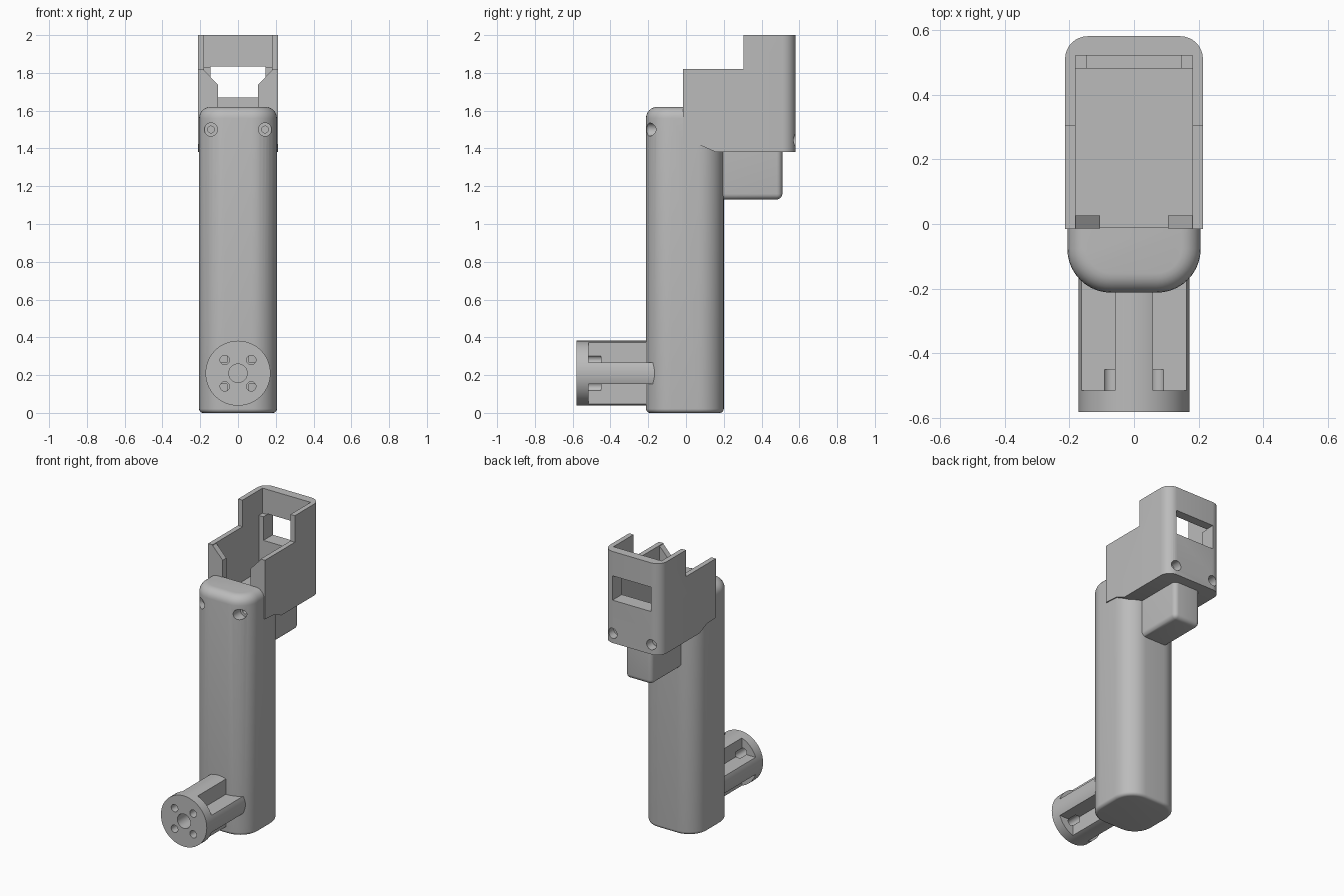
import bpy, bmesh, math
from mathutils import Matrix

cube = bpy.data.objects.get("Cube")
if cube:
    bpy.data.objects.remove(cube)

grey = bpy.data.materials.new("plain grey")
grey.use_nodes = True
grey.diffuse_color = (0.5, 0.5, 0.5, 1)
grey.node_tree.nodes["Principled BSDF"].inputs["Base Color"].default_value = (0.5, 0.5, 0.5, 1)


def make(name, bm):
    bmesh.ops.recalc_face_normals(bm, faces=bm.faces)
    mesh = bpy.data.meshes.new(name)
    bm.to_mesh(mesh)
    bm.free()
    mesh.materials.append(grey)
    obj = bpy.data.objects.new(name, mesh)
    bpy.context.collection.objects.link(obj)
    return obj


def box(name, x, y, z):
    """Box from (min, max) pairs."""
    bm = bmesh.new()
    bmesh.ops.create_cube(bm, size=1)
    for v in bm.verts:
        for i, (lo, hi) in enumerate((x, y, z)):
            v.co[i] = lo if v.co[i] < 0 else hi
    return make(name, bm)


def rod(name, x, z, r, y0, y1, sides=32):
    """Cylinder lying along y."""
    bm = bmesh.new()
    spin = Matrix.Translation((x, (y0 + y1) / 2, z)) @ Matrix.Rotation(math.pi / 2, 4, 'X')
    bmesh.ops.create_cone(bm, cap_ends=True, segments=sides, radius1=r, radius2=r,
                          depth=y1 - y0, matrix=spin)
    return make(name, bm)


def prism(name, points, depth):
    """Extrude a planar outline of 3D points along the given vector."""
    bm = bmesh.new()
    face = bm.faces.new([bm.verts.new(p) for p in points])
    ext = bmesh.ops.extrude_face_region(bm, geom=[face])
    bmesh.ops.translate(bm, vec=depth, verts=[g for g in ext["geom"] if isinstance(g, bmesh.types.BMVert)])
    return make(name, bm)


def cut(obj, *cutters):
    """Subtract the cutters, then discard them."""
    for c in cutters:
        c.hide_render = True
        mod = obj.modifiers.new("cut", 'BOOLEAN')
        mod.operation = 'DIFFERENCE'
        mod.solver = 'EXACT'
        mod.object = c
    deps = bpy.context.evaluated_depsgraph_get()
    deps.update()
    mesh = bpy.data.meshes.new_from_object(obj.evaluated_get(deps))
    obj.modifiers.clear()
    obj.data = mesh
    for c in cutters:
        bpy.data.objects.remove(c)


def bevel(obj, offset, segments, rule):
    bm = bmesh.new()
    bm.from_mesh(obj.data)
    edges = [e for e in bm.edges if rule(e.verts[0].co, e.verts[1].co)]
    bmesh.ops.bevel(bm, geom=edges, offset=offset, segments=segments, profile=0.5, affect='EDGES')
    bm.to_mesh(obj.data)
    bm.free()


def smooth(obj):
    obj.data.shade_smooth()
    obj.data.set_sharp_from_angle(angle=math.radians(30))


# Main column: stacked rounded outlines with filleted ends
def outline(inset, steps=10):
    pts = []
    half, r = 0.206 - inset, 0.135 - inset
    for q in range(4):
        for i in range(steps + 1):
            a = math.pi / 2 * (q + i / steps)
            sx = 1 if q in (0, 3) else -1
            sy = 1 if q in (0, 1) else -1
            pts.append((sx * (half - r) + r * math.cos(a),
                        sy * (half - r) + r * math.sin(a) - 0.006))
    return pts


def fillet(r, steps=6):
    angles = [math.pi / 2 * i / steps for i in range(steps + 1)]
    return [(r * (1 - math.sin(a)), r * (1 - math.cos(a))) for a in angles]


levels = fillet(0.022) + [(i, 1.62 - z) for i, z in reversed(fillet(0.06))]
bm = bmesh.new()
rings = [[bm.verts.new((x, y, z)) for x, y in outline(inset)] for inset, z in levels]
for a, b in zip(rings, rings[1:]):
    for i in range(len(a)):
        j = (i + 1) % len(a)
        bm.faces.new((a[i], a[j], b[j], b[i]))
bm.faces.new(rings[0])
bm.faces.new(rings[-1])
column = make("main_column", bm)
cutters = [box("column_notch", (-0.4, 0.4), (-0.01, 0.4), (1.435, 1.8))]
for s in (-1, 1):
    cutters.append(rod("counterbore", s * 0.143, 1.5, 0.035, -0.4, -0.13))
    cutters.append(rod("screw_bore", s * 0.143, 1.5, 0.018, -0.2, -0.05))
cut(column, *cutters)
smooth(column)

# Open holder: stepped side profile with rounded rear corners
side = [(-0.015, 1.42), (0.08, 1.415), (0.16, 1.38), (0.58, 1.38), (0.58, 2.0),
        (0.305, 2.0), (0.305, 1.82), (-0.015, 1.82)]
holder = prism("open_holder", [(-0.213, y, z) for y, z in side], (0.426, 0, 0))
bevel(holder, 0.07, 8, lambda a, b: min(a.y, b.y) > 0.57 and abs(a.z - b.z) > 0.5)
cutters = [box("lower_cavity", (-0.18, 0.18), (-0.2, 0.48), (1.45, 2.2)),
           box("upper_cavity", (-0.18, 0.18), (-0.1, 0.52), (1.83, 2.3)),
           box("rear_window", (-0.145, 0.145), (0.4, 0.7), (1.67, 1.835))]
for s in (-1, 1):
    cutters.append(rod("rear_screw_hole", s * 0.145, 1.445, 0.034, 0.52, 0.7))
cut(holder, *cutters)
smooth(holder)

# Chamfered lips closing the front corners of the holder
lip = [(0.105, 1.44), (0.105, 1.735), (0.18, 1.815), (0.19, 1.815), (0.19, 1.44)]
for s, name in ((1, "left_lip"), (-1, "right_lip")):
    prism(name, [(s * x, -0.0145, z) for x, z in lip], (0, 0.04, 0))

# Small block under the holder
block = box("under_block", (-0.1, 0.1), (0.15, 0.51), (1.13, 1.4))
bevel(block, 0.03, 5, lambda a, b: (min(a.y, b.y) > 0.5 and max(a.z, b.z) > 1.3 and min(a.z, b.z) < 1.2)
      or (max(a.z, b.z) < 1.2))
smooth(block)

# Round hub: full disc at the front, cross-shaped ribs behind it
hub = rod("front_hub", 0, 0.21, 0.172, -0.58, -0.1, 64)
cutters = [rod("axle_hole", 0, 0.21, 0.049, -0.7, -0.3)]
for sx in (-1, 1):
    for sz in (-1, 1):
        xs = sorted((sx * 0.058, sx * 0.3))
        zs = sorted((0.21 + sz * 0.058, 0.21 + sz * 0.3))
        cutters.append(box("rib_pocket", xs, (-0.515, 0.0), zs))
        cutters.append(rod("disc_hole", sx * 0.07, 0.21 + sz * 0.07, 0.025, -0.7, -0.45, 24))
cut(hub, *cutters)
smooth(hub)
